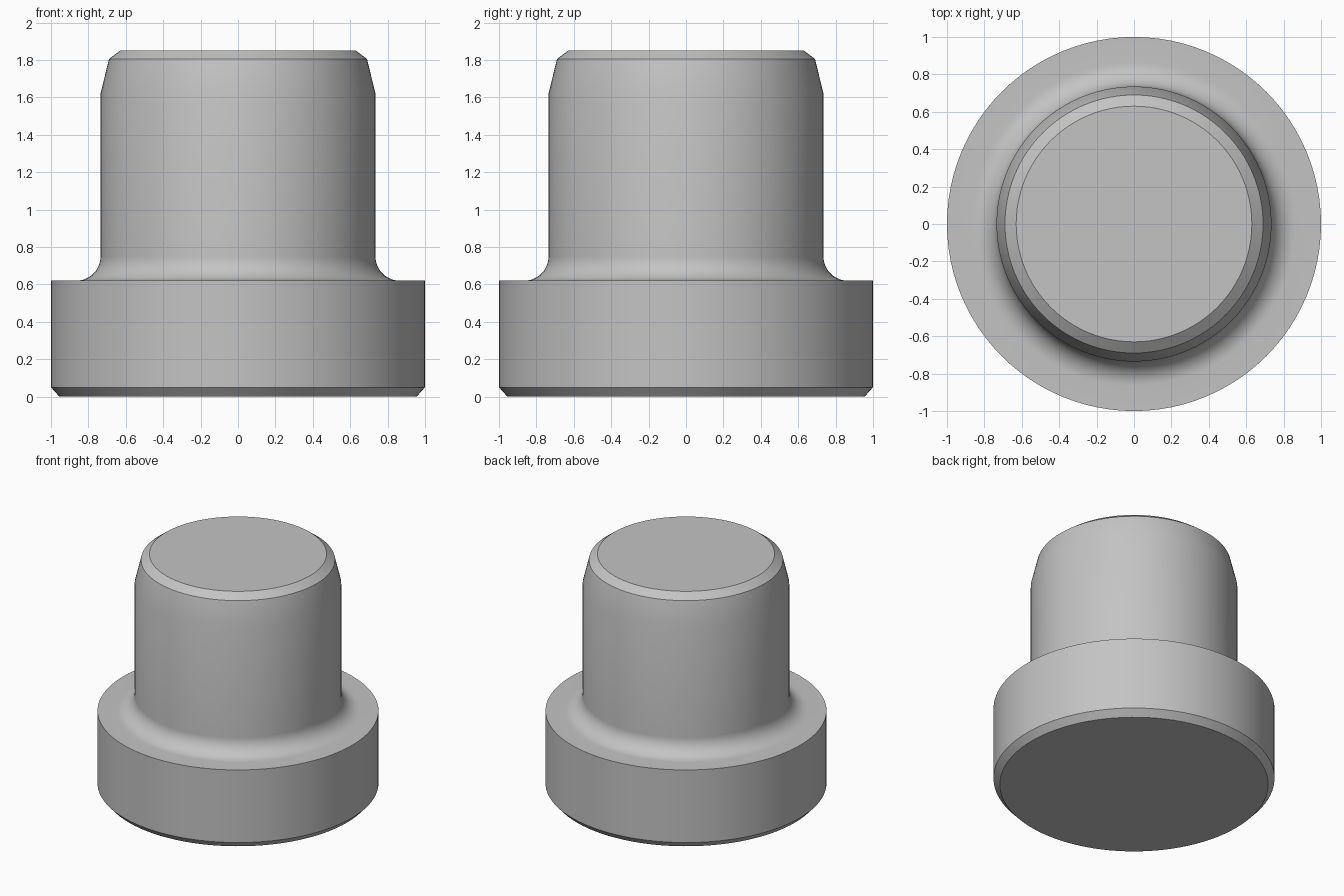
import bpy
import bmesh
from math import cos, sin, pi, radians

SIDES = 96
FILLET = 0.13

cube = bpy.data.objects.get("Cube")
if cube:
    bpy.data.objects.remove(cube, do_unlink=True)

# Plain grey metal
grey = bpy.data.materials.new("grey_metal")
grey.use_nodes = True
colour = (0.55, 0.55, 0.55, 1)
grey.diffuse_color = colour
grey.node_tree.nodes["Principled BSDF"].inputs["Base Color"].default_value = colour

# Half profile as (radius, height): chamfered flange, fillet, shank, tapered tip
shank_r, flange_top = 0.735, 0.62
profile = [(0.955, 0), (1, 0.05), (1, flange_top)]
for i in range(13):
    a = pi / 2 * i / 12
    profile.append((shank_r + FILLET * (1 - sin(a)),
                    flange_top + FILLET * (1 - cos(a))))
profile += [(shank_r, 1.62), (0.69, 1.805), (0.63, 1.85)]

# Turn the profile around the vertical axis
bm = bmesh.new()
rings = []
for r, z in profile:
    rings.append([bm.verts.new((r * cos(2 * pi * k / SIDES),
                                r * sin(2 * pi * k / SIDES), z))
                  for k in range(SIDES)])
for low, high in zip(rings, rings[1:]):
    for k in range(SIDES):
        n = (k + 1) % SIDES
        bm.faces.new((low[k], low[n], high[n], high[k]))

# Flat end caps
bm.faces.new(rings[0][::-1])
bm.faces.new(rings[-1])

mesh = bpy.data.meshes.new("flanged_pin")
bm.to_mesh(mesh)
bm.free()
mesh.materials.append(grey)
pin = bpy.data.objects.new("flanged_pin", mesh)
bpy.context.collection.objects.link(pin)

# Smooth round walls, crisp chamfers
bpy.ops.object.select_all(action="DESELECT")
pin.select_set(True)
bpy.context.view_layer.objects.active = pin
bpy.ops.object.shade_smooth_by_angle(angle=radians(30))
